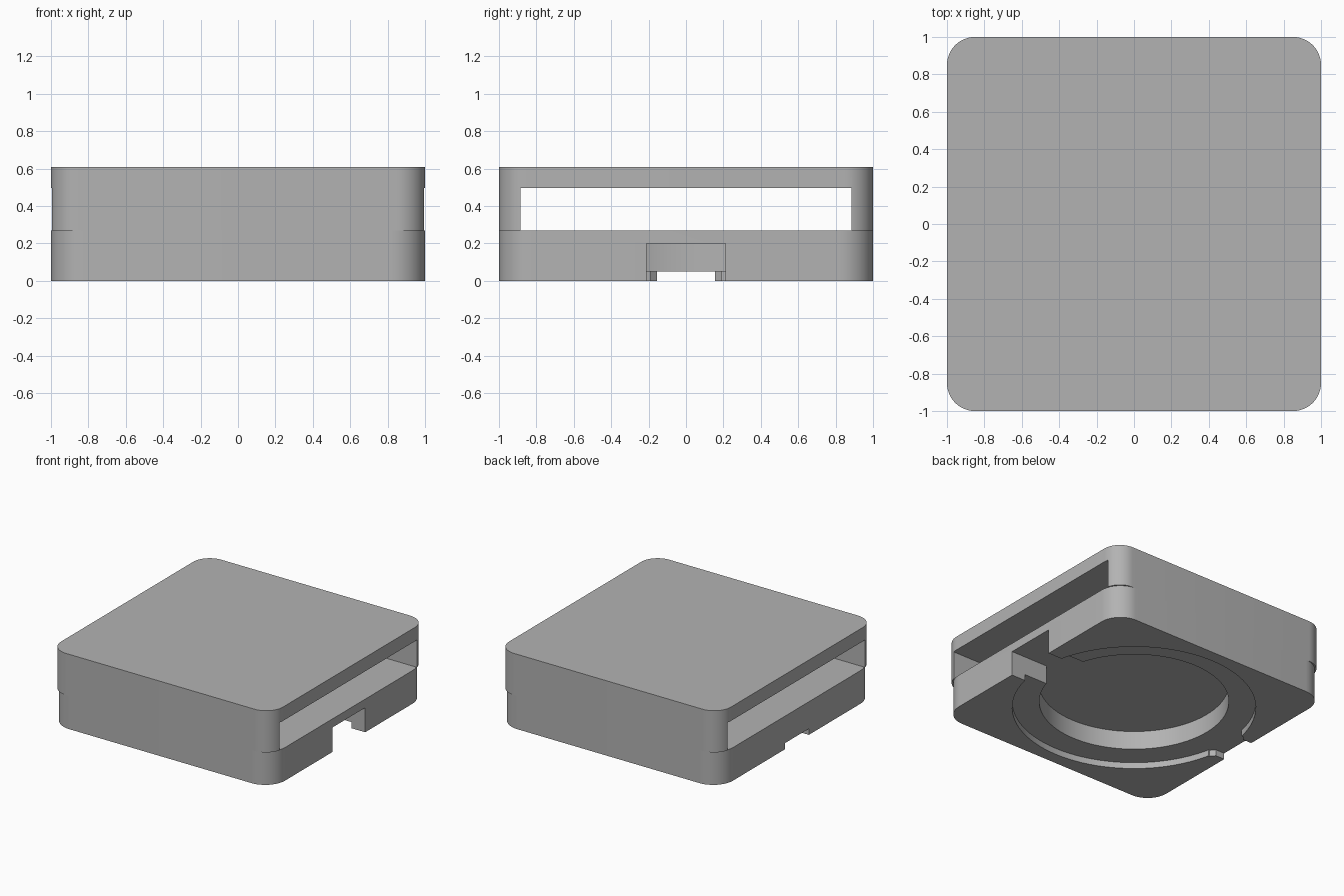
import bpy, bmesh, math

cube = bpy.data.objects.get("Cube")
if cube:
    bpy.data.objects.remove(cube, do_unlink=True)

grey = bpy.data.materials.new("plain grey")
grey.use_nodes = True
grey.diffuse_color = (0.45, 0.45, 0.45, 1)
grey.node_tree.nodes["Principled BSDF"].inputs["Base Color"].default_value = grey.diffuse_color


def prism(name, outline, z0, z1):
    """Extrude a flat outline from z0 up to z1."""
    bm = bmesh.new()
    face = bm.faces.new([bm.verts.new((x, y, z0)) for x, y in outline])
    top = bmesh.ops.extrude_face_region(bm, geom=[face])["geom"]
    verts = [v for v in top if isinstance(v, bmesh.types.BMVert)]
    bmesh.ops.translate(bm, verts=verts, vec=(0, 0, z1 - z0))
    bmesh.ops.recalc_face_normals(bm, faces=bm.faces)
    mesh = bpy.data.meshes.new(name)
    bm.to_mesh(mesh)
    bm.free()
    mesh.materials.append(grey)
    obj = bpy.data.objects.new(name, mesh)
    bpy.context.collection.objects.link(obj)
    return obj


def rounded_square(r, steps=12):
    points = []
    for q, (sx, sy) in enumerate([(1, 1), (-1, 1), (-1, -1), (1, -1)]):
        for i in range(steps + 1):
            a = math.pi / 2 * (q + i / steps)
            points.append((sx * (1 - r) + r * math.cos(a), sy * (1 - r) + r * math.sin(a)))
    return points


def circle(r, n=96):
    return [(r * math.cos(2 * math.pi * i / n), r * math.sin(2 * math.pi * i / n)) for i in range(n)]


def rect(x0, x1, y):
    return [(x0, -y), (x1, -y), (x1, y), (x0, y)]


def select(obj):
    bpy.ops.object.select_all(action='DESELECT')
    obj.select_set(True)
    bpy.context.view_layer.objects.active = obj


def cut(obj, outline, z0, z1):
    cutter = prism("cutter", outline, z0, z1)
    cutter.hide_render = True
    mod = obj.modifiers.new("cut", 'BOOLEAN')
    mod.operation = 'DIFFERENCE'
    mod.solver = 'EXACT'
    mod.object = cutter
    select(obj)
    bpy.ops.object.modifier_apply(modifier=mod.name)
    bpy.data.objects.remove(cutter, do_unlink=True)


SPLIT, TOP = 0.27, 0.61
RIM, POCKET = 0.05, 0.2

# Lower body: shallow ring recess, deep round pocket, and side notches
base = prism("base", rounded_square(0.18), 0, SPLIT)
cut(base, circle(0.9), -0.1, RIM)
cut(base, circle(0.7), -0.1, POCKET)
cut(base, rect(0.5, 1.1, 0.21), -0.1, POCKET)
flared = [(-0.8, -0.19), (-0.8, 0.19), (-0.89, 0.19), (-0.92, 0.155),
          (-1.1, 0.155), (-1.1, -0.155), (-0.92, -0.155), (-0.89, -0.19)]
cut(base, flared, -0.1, RIM)

# Upper cover: roof and two walls around the wide through slot
cover = prism("cover", rounded_square(0.15), SPLIT, TOP)
cut(cover, rect(-1.2, 1.2, 0.885), SPLIT - 0.1, 0.497)

for obj in (base, cover):
    select(obj)
    bpy.ops.object.shade_smooth_by_angle(angle=math.radians(30))
